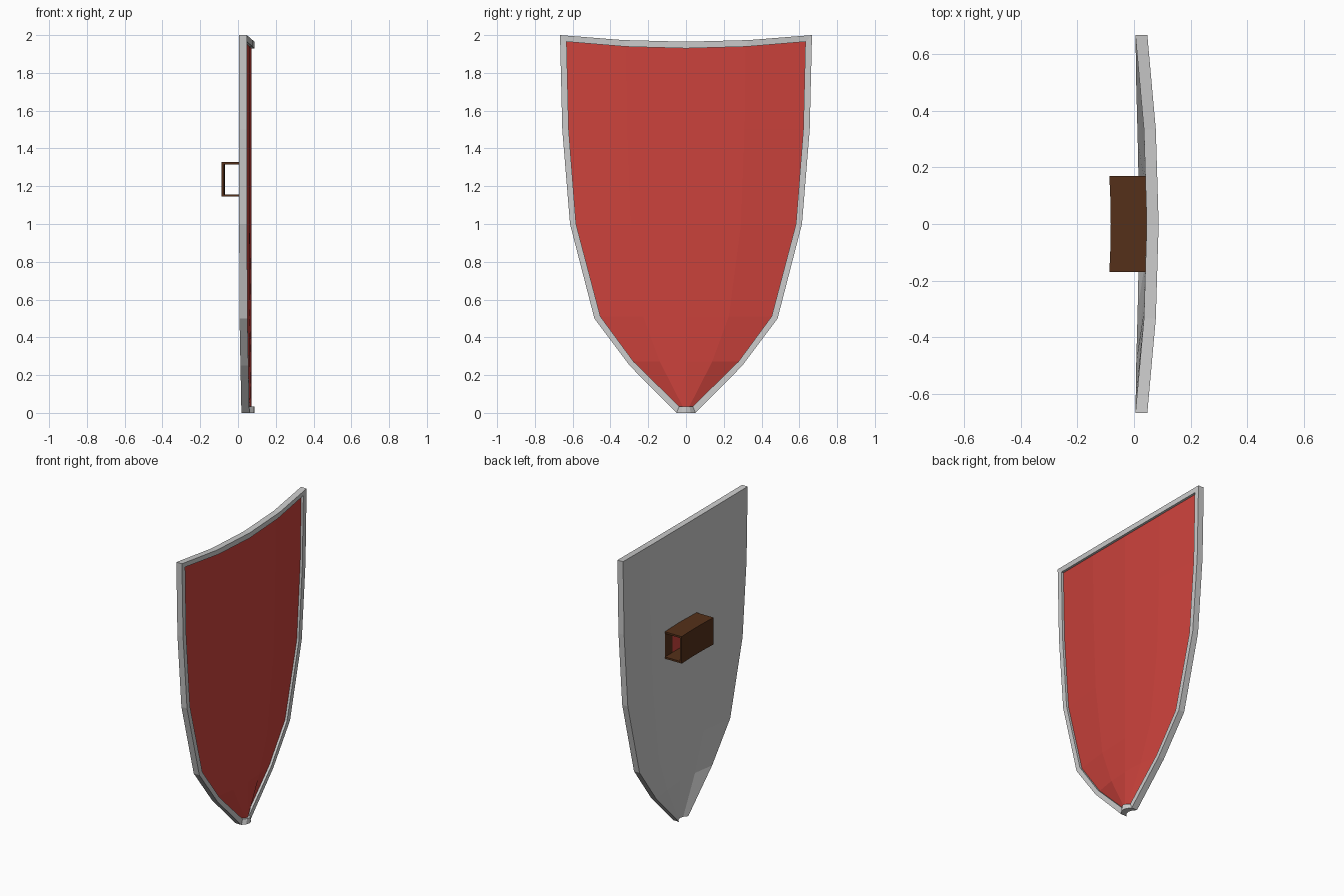
import bpy

if "Cube" in bpy.data.objects:
    bpy.data.objects.remove(bpy.data.objects["Cube"])

COLS = [-1, -0.5, 0, 0.5, 1]
# rows: height, outer half width, inner height, inner half width, front x of the side edge
ROWS = [(2.0, 0.667, 1.965, 0.632, 0.047), (1.5, 0.655, 1.5, 0.621, 0.047),
        (1.0, 0.614, 1.0, 0.582, 0.048), (0.5, 0.485, 0.51, 0.453, 0.050),
        (0.25, 0.298, 0.272, 0.278, 0.055), (0.0, 0.05, 0.035, 0.036, 0.060)]
NC, NR = len(COLS), len(ROWS)
CROWN = 0.087


def material(name, rgb):
    m = bpy.data.materials.new(name)
    m.diffuse_color = (*rgb, 1)
    m.use_nodes = True
    m.node_tree.nodes["Principled BSDF"].inputs["Base Color"].default_value = m.diffuse_color
    return m


def make(name, verts, faces, mat=None):
    me = bpy.data.meshes.new(name)
    me.from_pydata(verts, [], faces)
    me.update()
    ob = bpy.data.objects.new(name, me)
    bpy.context.collection.objects.link(ob)
    if mat:
        me.materials.append(mat)
    return ob


def sheet(inner, depth):
    """Curved grid of points, set back by depth from the rim front."""
    pts = []
    for r, (zo, wo, zi, wi, edge) in enumerate(ROWS):
        z, w = (zi, wi) if inner else (zo, wo)
        for c in COLS:
            dip = 0.035 * (1 - c * c) if r == 0 else 0
            x = CROWN - (CROWN - edge) * c * c - depth
            pts.append((x, c * w, z - dip))
    return pts


def grid_faces(flip=False):
    out = []
    for r in range(NR - 1):
        for c in range(NC - 1):
            a = r * NC + c
            f = (a, a + NC, a + NC + 1, a + 1)
            out.append(f[::-1] if flip else f)
    return out


# boundary indices, counter-clockwise seen from +x
loop = ([r * NC for r in range(NR)] + [(NR - 1) * NC + c for c in range(1, NC)]
        + [r * NC + NC - 1 for r in range(NR - 2, -1, -1)] + list(range(NC - 2, 0, -1)))


def bridge(off_a, off_b):
    n = len(loop)
    return [(off_a + loop[i], off_a + loop[(i + 1) % n],
             off_b + loop[(i + 1) % n], off_b + loop[i]) for i in range(n)]


red = material("red_paint", (0.6, 0.055, 0.045))
brown = material("brown_leather", (0.09, 0.03, 0.01))

# grey back plate, side wall, raised rim and its inner step
N = NC * NR
verts = sheet(False, 0.042) + sheet(False, 0) + sheet(True, 0) + sheet(True, 0.016)
faces = grid_faces(True) + bridge(0, N) + bridge(N, 2 * N) + bridge(2 * N, 3 * N)
used = sorted({i for f in faces for i in f})
remap = {old: new for new, old in enumerate(used)}
make("rim_and_back", [verts[i] for i in used], [[remap[i] for i in f] for f in faces])

# recessed red front panel
make("front_panel", sheet(True, 0.016), grid_faces(), red)

# square-section grip: open-ended sleeve, bowed slightly
verts, faces = [], []
Y = [-0.17, -0.085, 0, 0.085, 0.17]
Z0, Z1, T = 1.145, 1.327, 0.012
for y in Y:
    b = 0.005 * (1 - (y / 0.17) ** 2)
    xo, xs = -0.087 + b, 0.040 + b
    verts += [(xs, y, Z0), (xo, y, Z0), (xo, y, Z1), (xs, y, Z1),
              (xs, y, Z1 - T), (xo + T, y, Z1 - T), (xo + T, y, Z0 + T), (xs, y, Z0 + T)]
for s in range(len(Y) - 1):
    for k in range(8):
        a, b = s * 8 + k, s * 8 + (k + 1) % 8
        faces.append((a, b, b + 8, a + 8))
for e, flip in ((0, False), ((len(Y) - 1) * 8, True)):
    for q in ((0, 7, 6, 1), (1, 6, 5, 2), (2, 5, 4, 3)):
        f = tuple(e + i for i in q)
        faces.append(f[::-1] if flip else f)
make("handle", verts, faces, brown)

# lining of the shield back inside the grip: brown ends, red middle
for name, ya, yb, mat in (("grip_lining_left", -0.17, -0.09, brown),
                          ("grip_lining_middle", -0.09, 0.09, red),
                          ("grip_lining_right", 0.09, 0.17, brown)):
    make(name, [(0.038, ya, Z0 + T), (0.038, ya, Z1 - T),
                (0.038, yb, Z1 - T), (0.038, yb, Z0 + T)], [(0, 1, 2, 3)], mat)

# consistent outward normals on the closed sleeve
import bmesh
me = bpy.data.objects["handle"].data
bm = bmesh.new()
bm.from_mesh(me)
bmesh.ops.recalc_face_normals(bm, faces=bm.faces)
bm.to_mesh(me)
bm.free()
